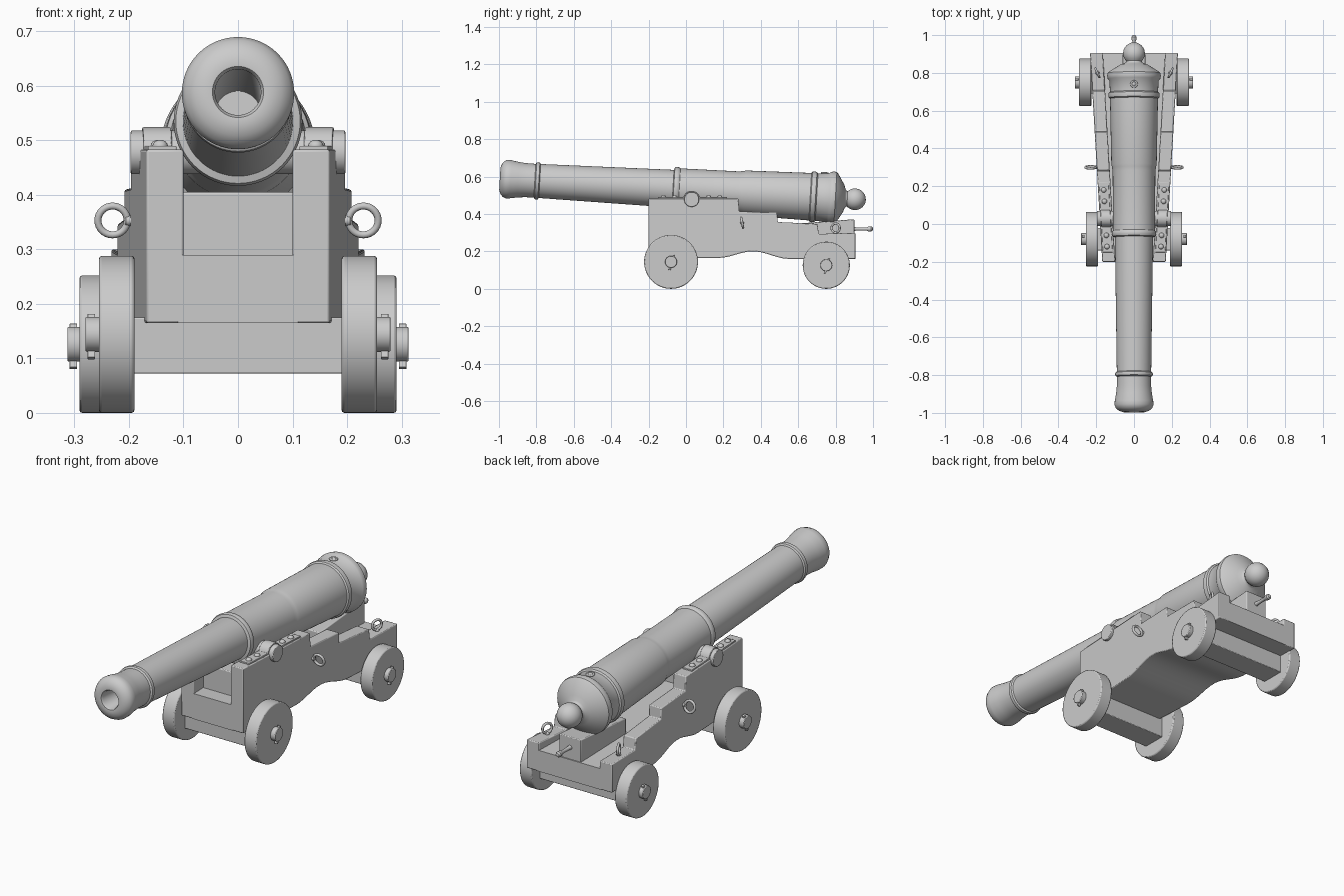
import bpy, bmesh, math
from mathutils import Vector, Matrix

if "Cube" in bpy.data.objects:
    bpy.data.objects.remove(bpy.data.objects["Cube"])

TILT = -0.058          # barrel slopes down toward the breech
AXIS_Z = 0.531         # barrel axis height at y = 0


def finish(name, bm, bevel=0.0, angle=35):
    bmesh.ops.recalc_face_normals(bm, faces=bm.faces)
    me = bpy.data.meshes.new(name)
    bm.to_mesh(me)
    bm.free()
    ob = bpy.data.objects.new(name, me)
    bpy.context.collection.objects.link(ob)
    if bevel:
        m = ob.modifiers.new("bevel", 'BEVEL')
        m.width, m.segments, m.limit_method = bevel, 2, 'ANGLE'
    bpy.ops.object.select_all(action='DESELECT')
    bpy.context.view_layer.objects.active = ob
    ob.select_set(True)
    bpy.ops.object.shade_smooth_by_angle(angle=math.radians(angle))
    return ob


def lathe(name, prof, mat, n=64, bevel=0.0):
    """Spin (axial, radius) points about local y, then place with mat."""
    bm = bmesh.new()
    rings = []
    for s, r in prof:
        k = 1 if r < 1e-6 else n
        rings.append([bm.verts.new(mat @ Vector((r * math.cos(i * math.tau / n), s,
                      r * math.sin(i * math.tau / n)))) for i in range(k)])
    for a, b in zip(rings, rings[1:]):
        for i in range(n):
            vs = []
            for v in (a[i % len(a)], a[(i + 1) % len(a)], b[(i + 1) % len(b)], b[i % len(b)]):
                if v not in vs:
                    vs.append(v)
            if len(vs) > 2:
                bm.faces.new(vs)
    return finish(name, bm, bevel)


def plank(name, prof, xa, xb, bevel=0.004):
    """Extrude a (y, z) profile between the side surfaces x = xa(y) and x = xb(y)."""
    bm = bmesh.new()
    A = [bm.verts.new((xa(y), y, z)) for y, z in prof]
    B = [bm.verts.new((xb(y), y, z)) for y, z in prof]
    bm.faces.new(A)
    bm.faces.new(B)
    for i in range(len(prof)):
        j = (i + 1) % len(prof)
        bm.faces.new((A[i], A[j], B[j], B[i]))
    return finish(name, bm, bevel)


def box(name, x0, x1, y0, y1, z0, z1, bevel=0.003):
    return plank(name, [(y0, z0), (y1, z0), (y1, z1), (y0, z1)],
                 lambda y: x0, lambda y: x1, bevel)


def x_cyl(name, x0, x1, y, z, r, bevel=0.003, n=48):
    mat = Matrix.Translation((0, y, z)) @ Matrix.Rotation(-math.pi / 2, 4, 'Z')
    return lathe(name, [(x0, 0), (x0, r), (x1, r), (x1, 0)], mat, n, bevel)


def ring(name, loc, rot, R, r):
    bpy.ops.mesh.primitive_torus_add(location=loc, rotation=rot, major_radius=R, minor_radius=r,
                                     major_segments=32, minor_segments=10)
    bpy.context.object.name = name
    bpy.ops.object.shade_smooth()


def dome(name, loc, r, h):
    bpy.ops.mesh.primitive_uv_sphere_add(segments=16, ring_count=8, radius=r, location=loc)
    bpy.context.object.name = name
    bpy.context.object.scale.z = h / r
    bpy.ops.object.shade_smooth()


# Barrel with bore, reinforcing rings, breech and knob
gun = Matrix.Translation((0, 0, AXIS_Z)) @ Matrix.Rotation(TILT, 4, 'X')
prof = [(-.3, 0), (-.3, .042), (-.988, .042), (-.996, .047), (-.997, .06), (-.99, .08),
        (-.977, .096), (-.96, .103), (-.94, .102), (-.90, .095), (-.86, .091), (-.81, .090),
        (-.805, .098), (-.797, .1), (-.788, .098), (-.783, .091),
        (-.07, .101), (-.066, .114), (-.055, .118), (-.042, .116), (-.036, .111),
        (.28, .113), (.30, .116), (.315, .120), (.665, .127), (.67, .134), (.682, .136),
        (.694, .134), (.70, .127), (.76, .131), (.77, .139), (.785, .142), (.80, .140),
        (.81, .129), (.825, .105), (.845, .072), (.852, .05), (.858, .043)]
prof += [(.905 - .058 * math.cos(t * math.pi / 12), max(0, .058 * math.sin(t * math.pi / 12)))
         for t in range(3, 13)]
lathe("barrel", prof, gun)

# Vent on the breech
v = gun @ Vector((0, .735, .131))
ring("vent_rim", v, (TILT, 0, 0), .015, .005)
dome("vent_cap", v, .012, .006)

# Trunnions
x_cyl("trunnion", -.197, .197, .03, .478, .04)

# Carriage: bottom line with a shallow arch, shared by cheeks and bed
arch = [(.17 + .38 * t / 12, .165 - .005 * t / 12 + .038 * math.sin(math.pi * t / 12) ** 2)
        for t in range(13)]
bottom = [(-.2, .165)] + arch + [(.905, .16)]
cheek = bottom + [(.905, .30), (.71, .293), (.703, .347), (.49, .357), (.487, .41),
                  (.285, .413), (.28, .483), (-.2, .483)]


def outer(y):
    return .168 + .0585 * (y + .2)


def inner(y):
    return outer(y) - .068


for s, side in ((1, "right"), (-1, "left")):
    plank(side + "_cheek", cheek, lambda y: s * inner(y), lambda y: s * outer(y))

    # Cap square: flat strap arched over the trunnion
    top = [(-.15, .490)] + [(.03 - .046 * math.cos(a), .478 + .046 * math.sin(a))
           for a in [math.radians(15 + 150 * i / 12) for i in range(13)]] + [(.22, .490)]
    plank(side + "_cap_square", [(-.15, .480)] + top + [(.22, .480)],
          lambda y: s * (outer(y) - .058), lambda y: s * (outer(y) - .006), .002)
    for y in (-.12, -.06, .12, .18):
        dome(side + "_cap_bolt", (s * (outer(y) - .03), y, .490), .014, .011)

    # Wheels, axle ends and linch pins
    for end, y, z, r, x0, x1, xe in (("front", -.08, .144, .144, .19, .255, .28),
                                     ("rear", .75, .126, .126, .226, .291, .313)):
        x_cyl(f"{end}_{side}_wheel", s * x0, s * x1, y, z, r, .005, 64)
        x_cyl(f"{end}_{side}_axle_end", s * x0, s * xe, y, z, .032)
        pin = plank(f"{end}_{side}_linch_pin",
                    [(y - .013, z - .042), (y - .003, z - .046), (y + .021, z + .034),
                     (y + .011, z + .038)],
                    lambda q: s * (xe - .018), lambda q: s * (xe - .004), .001)

    # Side tackle ring with eye, and rear ring
    ring(side + "_tackle_ring", (s * .23, .3, .353), (math.pi / 2 + .2, 0, 0), .027, .0065)
    x_cyl(side + "_tackle_eye", s * .185, s * .207, .3, .353, .010, .002, 16)
    ring(side + "_rear_ring", (s * .194, .80, .325), (math.pi / 2, 0, s * math.radians(66)),
         .024, .006)
    dome(side + "_rear_eye", (s * .194, .80, .298), .011, .009)

# Bed between the cheeks, and the transom under the barrel
plank("bed", bottom + [(.905, .263), (-.2, .29)],
      lambda y: -inner(y) - .01, lambda y: inner(y) + .01, 0)
plank("transom", [(-.12, .27), (.02, .27), (.02, .405), (-.12, .405)],
      lambda y: -inner(y) - .01, lambda y: inner(y) + .01, .004)

# Axle beams
box("front_axle", -.2, .2, -.14, -.02, .072, .175)
box("rear_axle", -.235, .235, .69, .81, .072, .17)

# Elevating wedge with turned handle
plank("wedge", [(.55, .26), (.90, .25), (.90, .372), (.55, .345)],
      lambda y: -.06, lambda y: .06)
lathe("wedge_handle", [(.89, 0), (.89, .013), (.91, .009), (.965, .008), (.975, .013),
                       (.99, .014), (.998, .009), (1.0, 0)],
      Matrix.Translation((0, 0, .32)), 24)
